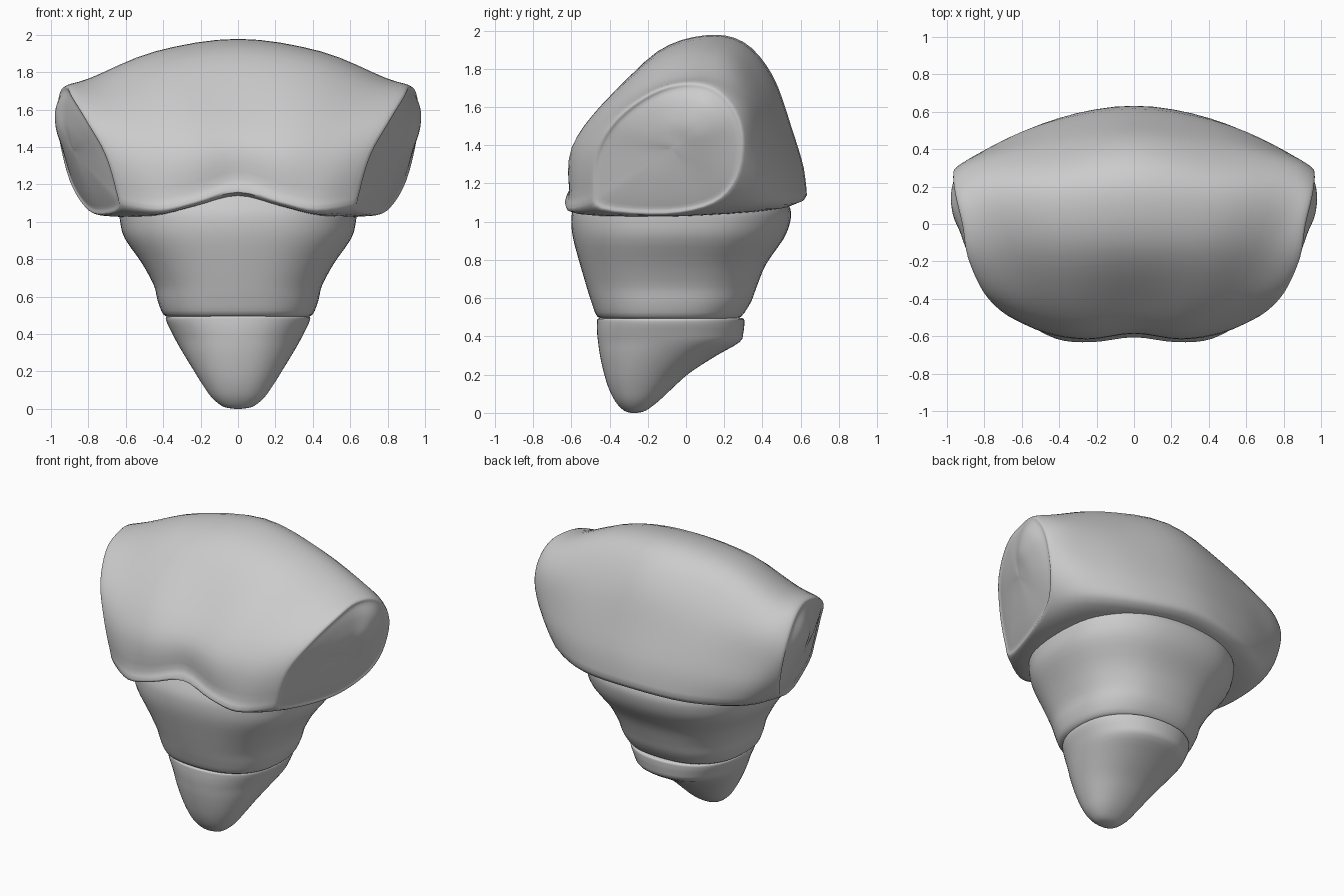
import bpy, bmesh, math
from mathutils import Vector

if "Cube" in bpy.data.objects:
    bpy.data.objects.remove(bpy.data.objects["Cube"])


def spline(pts, steps, closed):
    """Smooth curve passing through every given point."""
    n = len(pts)
    out = []
    for i in range(n if closed else n - 1):
        if closed:
            a, b, c, d = (pts[(i + k) % n] for k in (-1, 0, 1, 2))
        else:
            a, b, c, d = (pts[min(max(i + k, 0), n - 1)] for k in (-1, 0, 1, 2))
        for s in range(steps):
            t = s / steps
            out.append(0.5 * (2 * b + (c - a) * t + (2 * a - 5 * b + 4 * c - d) * t * t
                              + (3 * b - a - 3 * c + d) * t ** 3))
    if not closed:
        out.append(pts[-1].copy())
    return out


def loft(name, rings, around, along):
    """Smooth closed skin over a row of rings."""
    rings = [spline(r, around, True) for r in rings]
    columns = [spline(list(c), along, False) for c in zip(*rings)]
    bm = bmesh.new()
    rows = [[bm.verts.new(p) for p in row] for row in zip(*columns)]
    n = len(rows[0])
    for r0, r1 in zip(rows, rows[1:]):
        for i in range(n):
            j = (i + 1) % n
            bm.faces.new((r0[i], r0[j], r1[j], r1[i]))
    bm.faces.new(rows[0])
    bm.faces.new(rows[-1])
    bmesh.ops.recalc_face_normals(bm, faces=bm.faces)
    mesh = bpy.data.meshes.new(name)
    bm.to_mesh(mesh)
    bm.free()
    ob = bpy.data.objects.new(name, mesh)
    bpy.context.collection.objects.link(ob)
    bpy.ops.object.select_all(action='DESELECT')
    ob.select_set(True)
    bpy.context.view_layer.objects.active = ob
    bpy.ops.object.shade_smooth_by_angle(angle=math.radians(60))
    return ob


def oval(z, w, front, back, power, n=20):
    """Horizontal rounded-box ring."""
    ring = []
    for i in range(n):
        a = math.tau * i / n
        c, s = math.cos(a), math.sin(a)
        x = math.copysign(abs(c) ** (2 / power), c) * w
        y = math.copysign(abs(s) ** (2 / power), s) * (back - front) / 2
        ring.append(Vector((x, y + (front + back) / 2, z)))
    return ring


# Chest: side profiles (y, z) from the middle outwards
profiles = {
    0.0: [(-.56, 1.14), (-.58, 1.23), (-.57, 1.42), (-.41, 1.63), (-.15, 1.89), (.1, 1.975),
          (.3, 1.94), (.45, 1.77), (.55, 1.5), (.625, 1.22), (.56, 1.09), (0, 1.08)],
    0.4: [(-.58, 1.085), (-.61, 1.16), (-.60, 1.38), (-.44, 1.61), (-.17, 1.84), (.06, 1.91),
          (.25, 1.87), (.4, 1.69), (.5, 1.45), (.56, 1.2), (.5, 1.07), (0, 1.05)],
    0.75: [(-.56, 1.04), (-.59, 1.13), (-.555, 1.36), (-.41, 1.56), (-.17, 1.72), (.05, 1.77),
           (.22, 1.73), (.34, 1.6), (.395, 1.4), (.42, 1.2), (.35, 1.07), (0, 1.03)],
}
half = []
for t, prof in profiles.items():
    half.append([Vector((t * (1 + .37 * (y - .1) + .33 * (z - 1.6)), y, z)) for y, z in prof])
# Slanted shoulder rim
edge = [Vector(p) for p in (
    (.62, -.46, 1.06), (.63, -.50, 1.16), (.69, -.48, 1.36), (.79, -.37, 1.54),
    (.875, -.18, 1.68), (.905, 0, 1.73), (.94, .16, 1.70), (.955, .27, 1.58),
    (.94, .31, 1.42), (.89, .28, 1.22), (.82, .16, 1.09), (.74, -.1, 1.035))]
half.append(edge)
# Shoulder faces, fullest towards the upper back
mid = sum(edge, Vector()) / 12
for f in (.9, .7, .4, .15, .02):
    ring = []
    for p in edge:
        q = mid + (p - mid) * f
        d2 = (q.y - .12) ** 2 + (q.z - 1.6) ** 2
        q.x += (1 - f * f) * (.055 + .085 * math.exp(-d2 / .04))
        ring.append(q)
    half.append(ring)
mirrored = [[Vector((-p.x, p.y, p.z)) for p in r] for r in reversed(half[1:])]
loft("chest", mirrored + half, 4, 4)

# Abdomen: tapering waist section, its top tucked into the chest
waist = [(.49, .36, -.42, .25), (.505, .40, -.465, .29), (.58, .43, -.495, .34),
         (.66, .45, -.52, .37), (.78, .515, -.555, .42), (.91, .605, -.59, .51),
         (1.0, .63, -.60, .545), (1.07, .63, -.59, .545), (1.16, .58, -.55, .5)]
loft("abdomen", [oval(z, w, f, b, 2.4) for z, w, f, b in waist], 3, 3)

# Pelvis: wedge narrowing to a rounded point at the front
wedge = [(.0, .02, -.285, -.255), (.012, .08, -.325, -.21), (.06, .14, -.37, -.145),
         (.13, .19, -.405, -.07), (.21, .24, -.43, .02), (.30, .295, -.45, .16),
         (.37, .335, -.46, .28), (.42, .36, -.465, .30), (.475, .385, -.465, .305),
         (.495, .375, -.455, .295), (.50, .30, -.38, .22)]
loft("pelvis", [oval(z, w, f, b, 2.2) for z, w, f, b in wedge], 3, 3)
